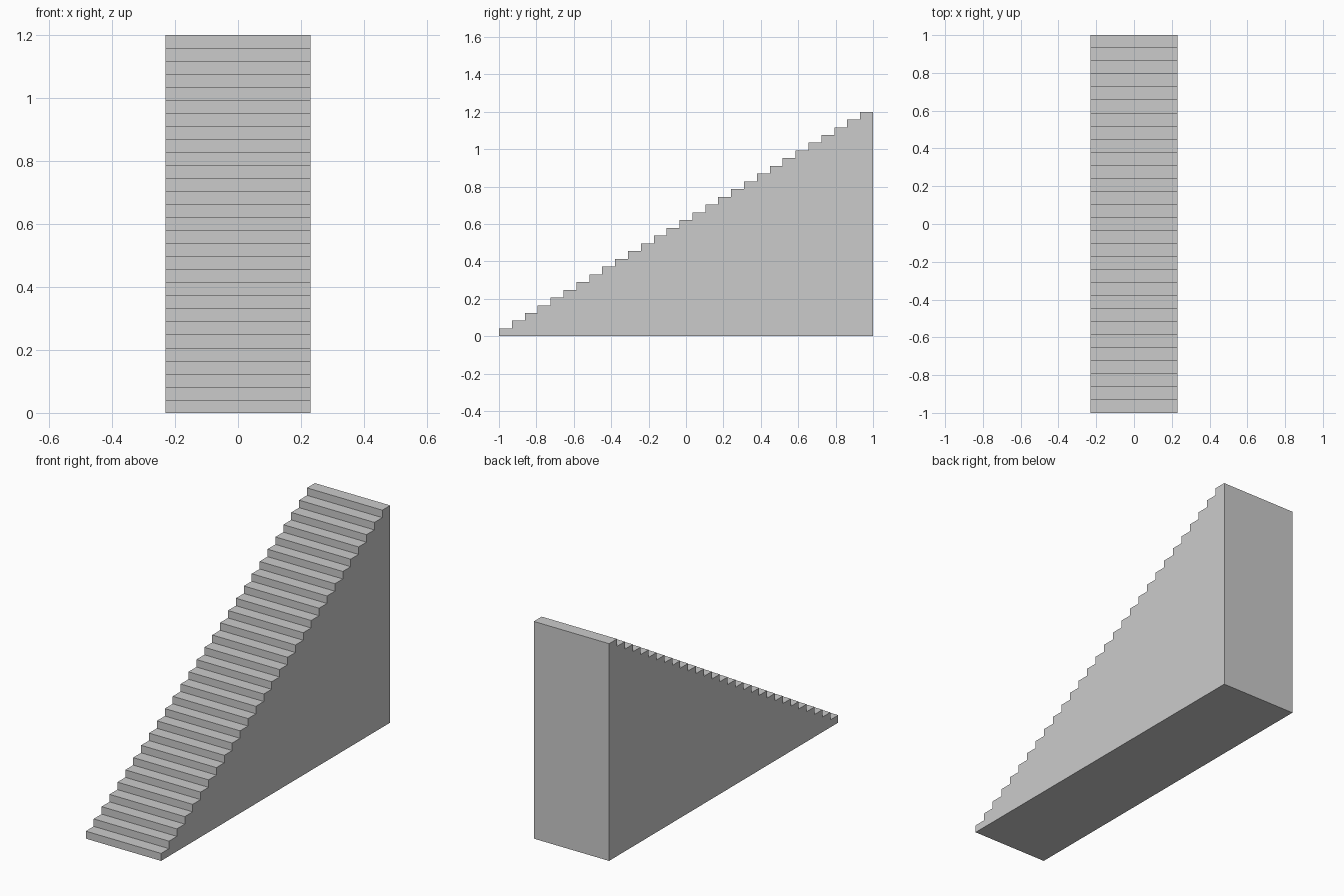
import bpy, bmesh

if "Cube" in bpy.data.objects:
    bpy.data.objects.remove(bpy.data.objects["Cube"])

STEPS = 29
LENGTH, HEIGHT, HALF_WIDTH = 2.0, 1.2, 0.23
RUN, RISE = LENGTH / STEPS, HEIGHT / STEPS


def stair_profile():
    # Side outline (y, z): zigzag up the steps, then down the back wall
    pts = [(-1.0, 0.0)]
    for i in range(STEPS):
        y, z = -1.0 + i * RUN, (i + 1) * RISE
        pts += [(y, z), (y + RUN, z)]
    pts.append((1.0, 0.0))
    return pts


# Solid staircase: side profile extruded across the width
bm = bmesh.new()
verts = [bm.verts.new((-HALF_WIDTH, y, z)) for y, z in stair_profile()]
side = bm.faces.new(verts)
result = bmesh.ops.extrude_face_region(bm, geom=[side], use_keep_orig=True)
moved = [g for g in result["geom"] if isinstance(g, bmesh.types.BMVert)]
bmesh.ops.translate(bm, verts=moved, vec=(2 * HALF_WIDTH, 0, 0))
bmesh.ops.remove_doubles(bm, verts=bm.verts, dist=1e-5)
bmesh.ops.recalc_face_normals(bm, faces=bm.faces)

mesh = bpy.data.meshes.new("staircase")
bm.to_mesh(mesh)
bm.free()
stairs = bpy.data.objects.new("staircase", mesh)
bpy.context.collection.objects.link(stairs)
